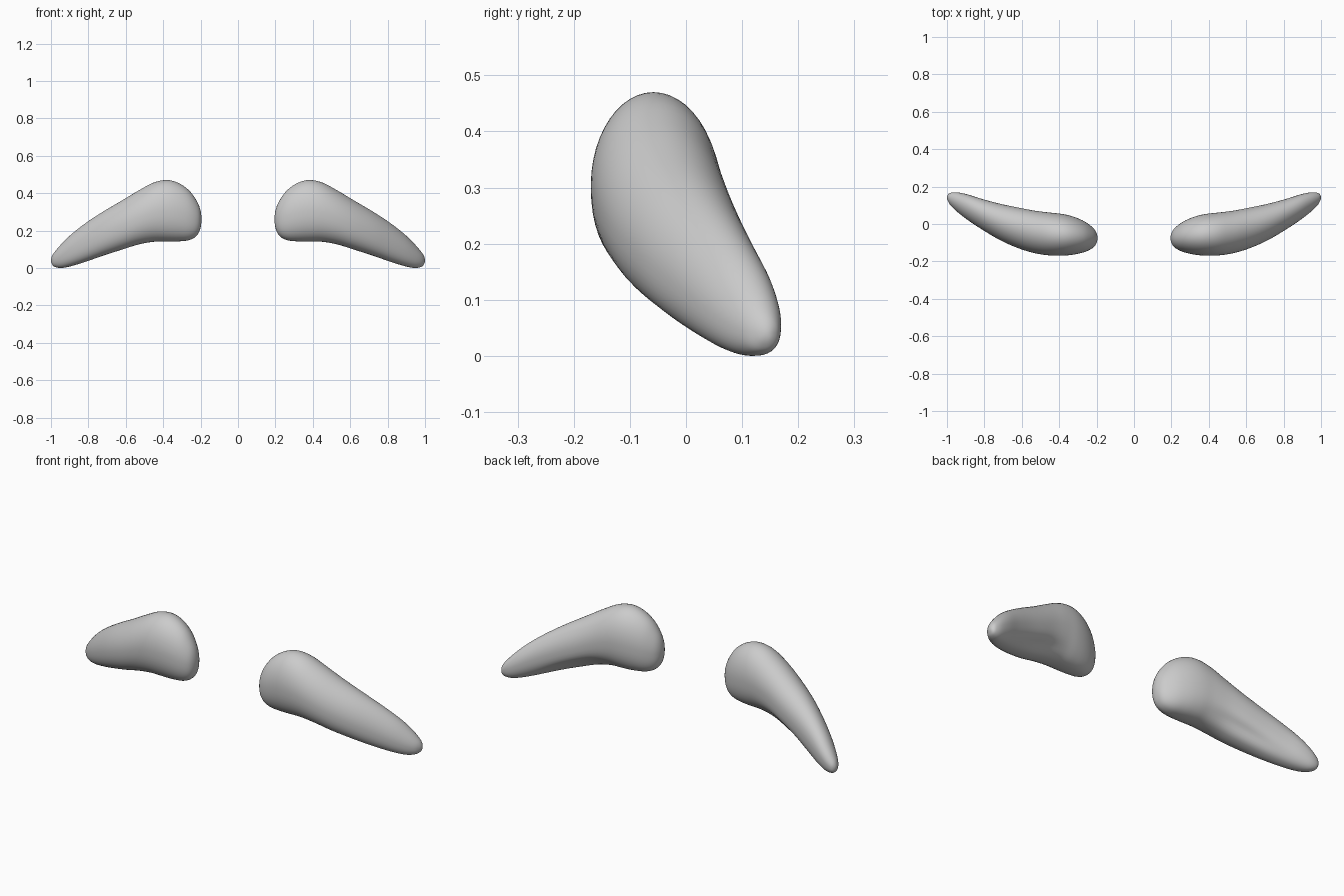
import bpy, bmesh, math
from mathutils import Vector

if "Cube" in bpy.data.objects:
    bpy.data.objects.remove(bpy.data.objects["Cube"])

# Stations along one brow: x, bottom z, top z, front y, back y
stations = [
    (0.195, 0.260, 0.260, -0.075, -0.075),
    (0.203, 0.205, 0.317, -0.108, -0.042),
    (0.225, 0.168, 0.366, -0.131, -0.015),
    (0.265, 0.148, 0.418, -0.150, 0.014),
    (0.32, 0.142, 0.455, -0.163, 0.038),
    (0.38, 0.141, 0.470, -0.169, 0.053),
    (0.45, 0.140, 0.457, -0.168, 0.061),
    (0.53, 0.126, 0.415, -0.156, 0.071),
    (0.62, 0.098, 0.361, -0.129, 0.088),
    (0.72, 0.066, 0.302, -0.084, 0.109),
    (0.81, 0.035, 0.243, -0.031, 0.133),
    (0.89, 0.010, 0.181, 0.022, 0.158),
    (0.945, 0.000, 0.127, 0.065, 0.169),
    (0.98, 0.006, 0.086, 0.099, 0.167),
    (0.995, 0.021, 0.062, 0.123, 0.157),
    (1.000, 0.040, 0.040, 0.142, 0.142),
]
RING, STEPS = 48, 4


def flip(s):
    # continue the outline smoothly round a closed end
    return (s[0], s[2], s[1], s[4], s[3])


def catmull(p0, p1, p2, p3, t):
    return [0.5 * (2 * b + (c - a) * t + (2 * a - 5 * b + 4 * c - d) * t * t
                   + (3 * b - a - 3 * c + d) * t ** 3)
            for a, b, c, d in zip(p0, p1, p2, p3)]


def power(v, e):
    return math.copysign(abs(v) ** e, v)


def ring_points(s):
    x, zb, zt, yf, yb = s
    cy, ry, cz, rz = (yf + yb) / 2, (yb - yf) / 2, (zb + zt) / 2, (zt - zb) / 2
    # shallow groove under the back edge, fading at both ends
    groove = 0.13 * math.exp(-((x - 0.62) / 0.15) ** 2)
    pts = []
    for i in range(RING):
        a = 2 * math.pi * i / RING
        c, n = math.cos(a), math.sin(a)
        # fuller lower half
        e = (0.82 if c > 0 else 0.88) if n < 0 else 1.0
        off = (a - math.radians(312)) / math.radians(20)
        dent = 1 - groove * math.exp(-off * off)
        y = cy + ry * power(c, e) * dent
        z = cz + rz * power(n, e) * dent
        pts.append(Vector((x, y, z)))
    return pts


def build_brow(name, side):
    pad = [flip(stations[1])] + stations + [flip(stations[-2])]
    curve = [catmull(*pad[k:k + 4], j / STEPS)
             for k in range(len(stations) - 1) for j in range(STEPS)][1:]
    bm = bmesh.new()
    rings = []
    for s in curve:
        rings.append([bm.verts.new((side * p.x, p.y, p.z)) for p in ring_points(s)])
    for r0, r1 in zip(rings, rings[1:]):
        for i in range(RING):
            j = (i + 1) % RING
            bm.faces.new((r0[i], r0[j], r1[j], r1[i]))
    # closed ends
    for s, r in ((stations[0], rings[0]), (stations[-1], rings[-1])):
        tip = bm.verts.new((side * s[0], s[3], s[1]))
        for i in range(RING):
            bm.faces.new((tip, r[i], r[(i + 1) % RING]))
    bmesh.ops.recalc_face_normals(bm, faces=bm.faces)
    for f in bm.faces:
        f.smooth = True
    mesh = bpy.data.meshes.new(name)
    bm.to_mesh(mesh)
    bm.free()
    bpy.context.collection.objects.link(bpy.data.objects.new(name, mesh))


# The mirrored pair
build_brow("eyebrow_right", 1)
build_brow("eyebrow_left", -1)
